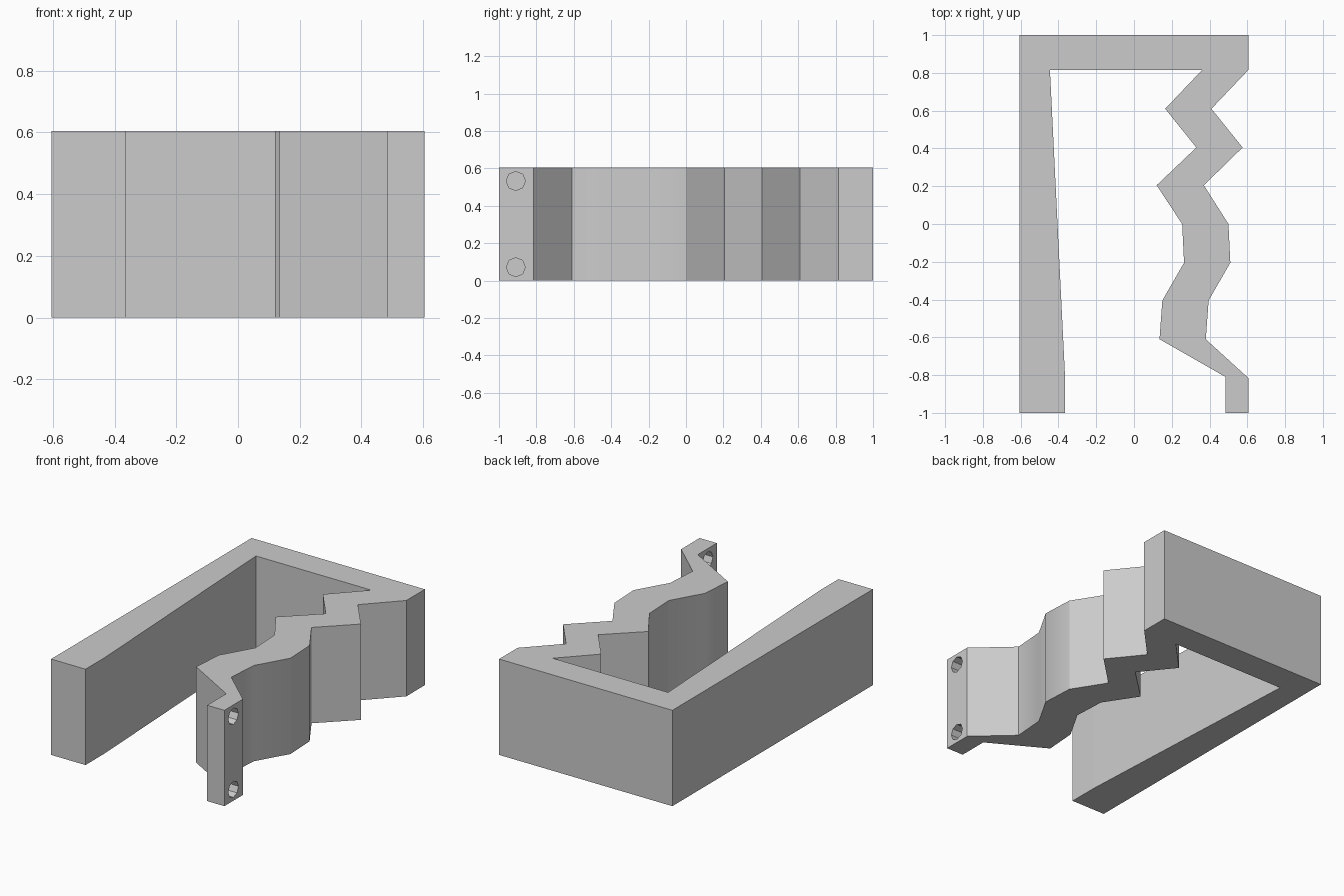
import bpy, bmesh, math

default = bpy.data.objects.get("Cube")
if default:
    bpy.data.objects.remove(default)

HEIGHT = 0.605

grey = bpy.data.materials.new("plain_grey")
grey.use_nodes = True
grey.diffuse_color = (0.6, 0.6, 0.6, 1)
grey.node_tree.nodes["Principled BSDF"].inputs["Base Color"].default_value = (0.6, 0.6, 0.6, 1)


def finish(name, bm):
    """Turn a bmesh into a named grey object."""
    mesh = bpy.data.meshes.new(name)
    bmesh.ops.recalc_face_normals(bm, faces=bm.faces)
    bm.to_mesh(mesh)
    bm.free()
    mesh.materials.append(grey)
    obj = bpy.data.objects.new(name, mesh)
    bpy.context.collection.objects.link(obj)
    return obj


# Straight tapered arm and inside of the back wall
straight_arm = [(-0.605, 1), (-0.605, -1), (-0.365, -1), (-0.365, -0.81), (-0.445, 0.815)]
# Wavy arm, inner side from back to front, then outer side from front to back
wave_inner = [(0.36, 0.815), (0.165, 0.61), (0.33, 0.405), (0.12, 0.205), (0.255, 0),
              (0.265, -0.205), (0.15, -0.405), (0.135, -0.61), (0.485, -0.81), (0.485, -1)]
wave_outer = [(0.605, -1), (0.605, -0.815), (0.38, -0.61), (0.395, -0.405), (0.51, -0.205),
              (0.5, 0), (0.37, 0.205), (0.575, 0.405), (0.41, 0.61), (0.605, 0.815), (0.605, 1)]

# Clamp body: the outline extruded upward
bm = bmesh.new()
outline = [bm.verts.new((x, y, 0)) for x, y in straight_arm + wave_inner + wave_outer]
base = bm.faces.new(outline)
walls = bmesh.ops.extrude_face_region(bm, geom=[base], use_keep_orig=True)
for v in walls["geom"]:
    if isinstance(v, bmesh.types.BMVert):
        v.co.z = HEIGHT

# Gentle bulge in the wavy arm is smooth, every other corner is sharp
for f in bm.faces:
    f.smooth = True
for e in bm.edges:
    a, b = e.verts
    upright = abs(a.co.z - b.co.z) > 0.1
    e.smooth = upright and a.co.x > 0 and -0.5 < a.co.y < -0.1
body = finish("clamp_body", bm)

# Two bolt holes through the front tab
for name, z in (("lower_hole_cutter", 0.072), ("upper_hole_cutter", 0.533)):
    bm = bmesh.new()
    bmesh.ops.create_cone(bm, cap_ends=True, segments=8, radius1=0.051, radius2=0.051, depth=0.3)
    cutter = finish(name, bm)
    cutter.location = (0.545, -0.91, z)
    cutter.rotation_euler = (0, math.pi / 2, 0)
    cutter.hide_render = True
    cutter.hide_set(True)
    cut = body.modifiers.new(name, "BOOLEAN")
    cut.operation = "DIFFERENCE"
    cut.solver = "EXACT"
    cut.object = cutter

# Keep the hole rims and facets crisp
crisp = body.modifiers.new("crisp_corners", "EDGE_SPLIT")
crisp.split_angle = math.radians(34)
crisp.use_edge_sharp = True
